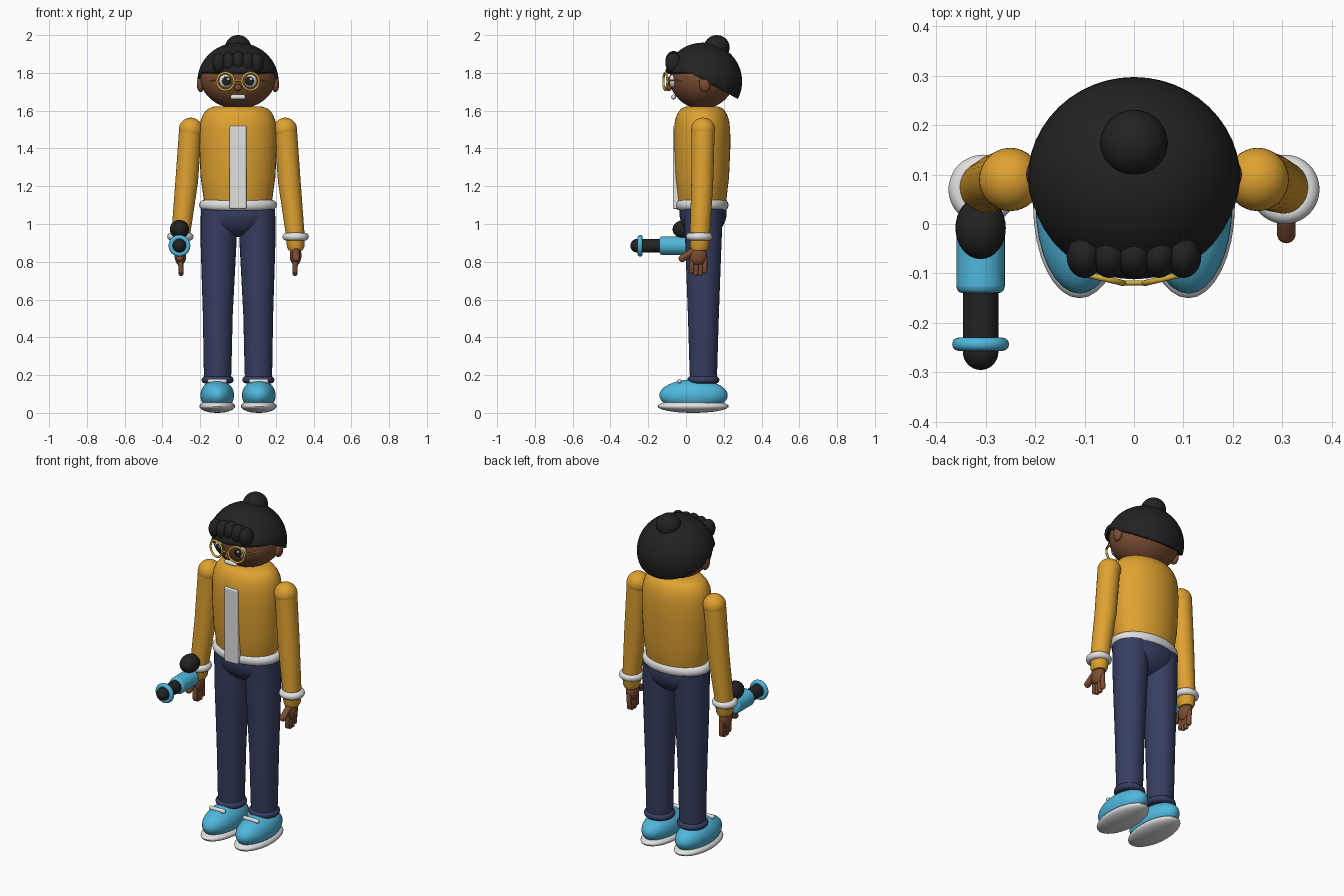
import bpy, bmesh
from math import sin, cos, pi, radians
from mathutils import Vector, Matrix

if "Cube" in bpy.data.objects:
    bpy.data.objects.remove(bpy.data.objects["Cube"], do_unlink=True)


def material(name, r, g, b):
    m = bpy.data.materials.new(name)
    m.use_nodes = True
    m.diffuse_color = (r, g, b, 1)
    bsdf = next(n for n in m.node_tree.nodes if n.type == 'BSDF_PRINCIPLED')
    bsdf.inputs["Base Color"].default_value = (r, g, b, 1)
    bsdf.inputs["Roughness"].default_value = 0.7
    return m


YELLOW = material("mustard jacket", .74, .36, .03)
NAVY = material("navy denim", .038, .048, .12)
CYAN = material("sky blue", .08, .48, .72)
SKIN = material("brown skin", .2, .075, .033)
BLACK = material("soft black", .016, .016, .016)
WHITE = material("off white", .75, .75, .75)
GOLD = material("gold frame", .66, .42, .04)


def finish(name, bm, mat):
    bmesh.ops.recalc_face_normals(bm, faces=bm.faces)
    mesh = bpy.data.meshes.new(name)
    bm.to_mesh(mesh)
    bm.free()
    mesh.materials.append(mat)
    ob = bpy.data.objects.new(name, mesh)
    bpy.context.collection.objects.link(ob)
    bpy.ops.object.select_all(action='DESELECT')
    ob.select_set(True)
    bpy.context.view_layer.objects.active = ob
    bpy.ops.object.shade_smooth_by_angle(angle=radians(40))
    return ob


def ball(name, loc, size, mat):
    bm = bmesh.new()
    bmesh.ops.create_uvsphere(bm, u_segments=32, v_segments=20, radius=1)
    bmesh.ops.transform(bm, verts=bm.verts, matrix=Matrix.LocRotScale(Vector(loc), None, Vector(size)))
    return finish(name, bm, mat)


def capsule(name, start, end, r, mat):
    a, b = Vector(start), Vector(end)
    bm = bmesh.new()
    bmesh.ops.create_uvsphere(bm, u_segments=16, v_segments=11, radius=r)
    for v in bm.verts:
        if v.co.z > 0:
            v.co.z += (b - a).length
    turn = (b - a).to_track_quat('Z', 'Y')
    bmesh.ops.transform(bm, verts=bm.verts, matrix=Matrix.LocRotScale(a, turn, None))
    return finish(name, bm, mat)


def loft(name, rings, mat, seg=40):
    """Stack of (x, y, z, rx, ry) ellipses, capped at both ends."""
    bm = bmesh.new()
    rows = [[bm.verts.new((x + rx * cos(2 * pi * i / seg), y + ry * sin(2 * pi * i / seg), z))
             for i in range(seg)] for x, y, z, rx, ry in rings]
    for lo, hi in zip(rows, rows[1:]):
        for i in range(seg):
            j = (i + 1) % seg
            bm.faces.new((lo[i], lo[j], hi[j], hi[i]))
    bm.faces.new(rows[0])
    bm.faces.new(rows[-1])
    return finish(name, bm, mat)


def ring(name, loc, R, r, mat, scale=(1, 1, 1), rot=(0, 0, 0)):
    bpy.ops.mesh.primitive_torus_add(location=loc, rotation=rot, major_radius=R, minor_radius=r,
                                     major_segments=40, minor_segments=12)
    ob = bpy.context.object
    ob.name, ob.scale = name, scale
    ob.data.materials.append(mat)
    bpy.ops.object.shade_smooth()
    return ob


def barrel(name, x, z, y0, y1, r, mat, bevel):
    bpy.ops.mesh.primitive_cylinder_add(vertices=32, radius=r, depth=y1 - y0,
                                        location=(x, (y0 + y1) / 2, z), rotation=(pi / 2, 0, 0))
    ob = bpy.context.object
    ob.name = name
    ob.data.materials.append(mat)
    mod = ob.modifiers.new("round", 'BEVEL')
    mod.width, mod.segments = bevel, 3
    bpy.ops.object.shade_smooth_by_angle(angle=radians(40))


def box(name, loc, size, mat, bevel):
    bpy.ops.mesh.primitive_cube_add(size=1, location=loc)
    ob = bpy.context.object
    ob.name, ob.scale = name, size
    bpy.ops.object.transform_apply(location=False, rotation=False, scale=True)
    ob.data.materials.append(mat)
    mod = ob.modifiers.new("round", 'BEVEL')
    mod.width, mod.segments = bevel, 3


# Jacket body, zip and hem
profile = [(1.07, .165, .115), (1.12, .18, .128), (1.25, .198, .143), (1.41, .205, .15), (1.5, .204, .149),
           (1.55, .197, .143), (1.585, .182, .13), (1.61, .16, .112), (1.622, .125, .085)]
loft("jacket_body", [(0, .085, z, rx, ry) for z, rx, ry in profile], YELLOW)
box("jacket_zip", (0, -.045, 1.3), (.09, .05, .44), WHITE, .008)
ring("jacket_hem", (0, .085, 1.1), .178, .028, WHITE, (1, .68, 1))

# Head, ears and face
ball("head", (0, .085, 1.775), (.2, .172, .165), SKIN)
ball("nose", (0, -.092, 1.722), (.02, .018, .018), SKIN)
capsule("mouth", (-.028, -.066, 1.672), (.028, -.066, 1.672), .013, WHITE)

# Hair shell: higher hairline in front, sloping down to the nape
bm = bmesh.new()
bmesh.ops.create_uvsphere(bm, u_segments=48, v_segments=32, radius=1)
bmesh.ops.transform(bm, verts=bm.verts,
                    matrix=Matrix.LocRotScale(Vector((0, .09, 1.755)), None, Vector((.215, .207, .205))))
planes = [(Vector((0, 0, 1.8)), Vector((0, 0, 1))), (Vector((0, .27, 1.665)), Vector((0, .56, 1)))]
for co, no in planes:
    bmesh.ops.bisect_plane(bm, geom=bm.verts[:] + bm.edges[:] + bm.faces[:], plane_co=co, plane_no=no)
below = [f for f in bm.faces if all((f.calc_center_median() - co).dot(no) < 0 for co, no in planes)]
bmesh.ops.delete(bm, geom=below, context='FACES')
hair = finish("hair_cap", bm, BLACK)
mod = hair.modifiers.new("thickness", 'SOLIDIFY')
mod.thickness, mod.offset = .022, -1
ball("hair_bun", (0, .163, 1.935), (.068, .068, .065), BLACK)
for i in range(5):
    x = (i - 2) * .05
    ball(f"fringe_lock_{i + 1}", (x, -.066, 1.862 - abs(x) * .1), (.036, .043, .054), BLACK)

# Glasses bridge
capsule("glasses_bridge", (-.022, -.119, 1.758), (.022, -.119, 1.758), .005, GOLD)

for side, s in (("left", 1), ("right", -1)):
    # Ears, eyes and glasses
    ball(f"{side}_ear", (s * .198, .1, 1.74), (.02, .03, .042), SKIN)
    ball(f"{side}_eye", (s * .063, -.066, 1.757), (.037, .026, .037), WHITE)
    ball(f"{side}_pupil", (s * .06, -.086, 1.757), (.024, .012, .025), BLACK)
    ball(f"{side}_eye_glint", (s * .06 + .008, -.097, 1.767), (.007, .004, .007), WHITE)
    ring(f"{side}_glasses_rim", (s * .066, -.109, 1.755), .046, .006, GOLD, rot=(pi / 2, 0, s * .23))
    capsule(f"{side}_glasses_temple", (s * .112, -.1, 1.762), (s * .198, .07, 1.762), .004, GOLD)

    # Sleeve
    ball(f"{side}_shoulder", (s * .25, .09, 1.5), (.063, .064, .063), YELLOW)
    loft(f"{side}_sleeve", [(s * .305, .072, .86, .036, .042), (s * .305, .072, .88, .046, .05),
                            (s * .302, .074, .95, .05, .053), (s * .272, .086, 1.22, .06, .058),
                            (s * .252, .09, 1.5, .06, .062)], YELLOW, 28)
    ring(f"{side}_cuff", (s * .305, .07, .933), .049, .021, WHITE)

    # Hand
    ball(f"{side}_palm", (s * .305, .064, .835), (.031, .046, .055), SKIN)
    for i in range(4):
        y = .03 + i * .023
        tip = .738 if i in (1, 2) else .75
        capsule(f"{side}_finger_{i + 1}", (s * .304, y + .002, .82), (s * .302, y, tip), .0135, SKIN)
    capsule(f"{side}_thumb", (s * .308, .035, .855), (s * .308, -.02, .818), .019, SKIN)

    # Trouser leg
    loft(f"{side}_trouser_leg", [(s * .108, .092, .16, .07, .07), (s * .108, .092, .22, .073, .073),
                                 (s * .107, .092, .52, .079, .082), (s * .103, .092, .9, .095, .096),
                                 (s * .1, .092, 1.08, .097, .104)], NAVY, 32)
    ring(f"{side}_trouser_cuff", (s * .108, .092, .175), .066, .019, NAVY)

    # Shoe
    ball(f"{side}_sole", (s * .11, .038, .035), (.094, .188, .035), WHITE)
    ball(f"{side}_shoe", (s * .11, .04, .093), (.089, .181, .084), CYAN)
    capsule(f"{side}_shoe_lace", (s * .11 - .04, -.035, .168), (s * .11 + .04, -.035, .168), .012, WHITE)

# Hips
ball("hips", (0, .09, 1.06), (.19, .125, .13), NAVY)

# Hand-held device
X, Z = -.31, .885
barrel("device_body", X, Z, -.14, .015, .049, CYAN, .014)
barrel("device_neck", X, Z, -.262, -.1, .036, BLACK, .004)
ball("device_tip", (X, -.258, Z), (.036, .037, .036), BLACK)
ring("device_ring", (X, -.243, Z), .044, .0135, CYAN, rot=(pi / 2, 0, 0))
ball("device_grip", (X, -.008, .972), (.051, .063, .05), BLACK)
